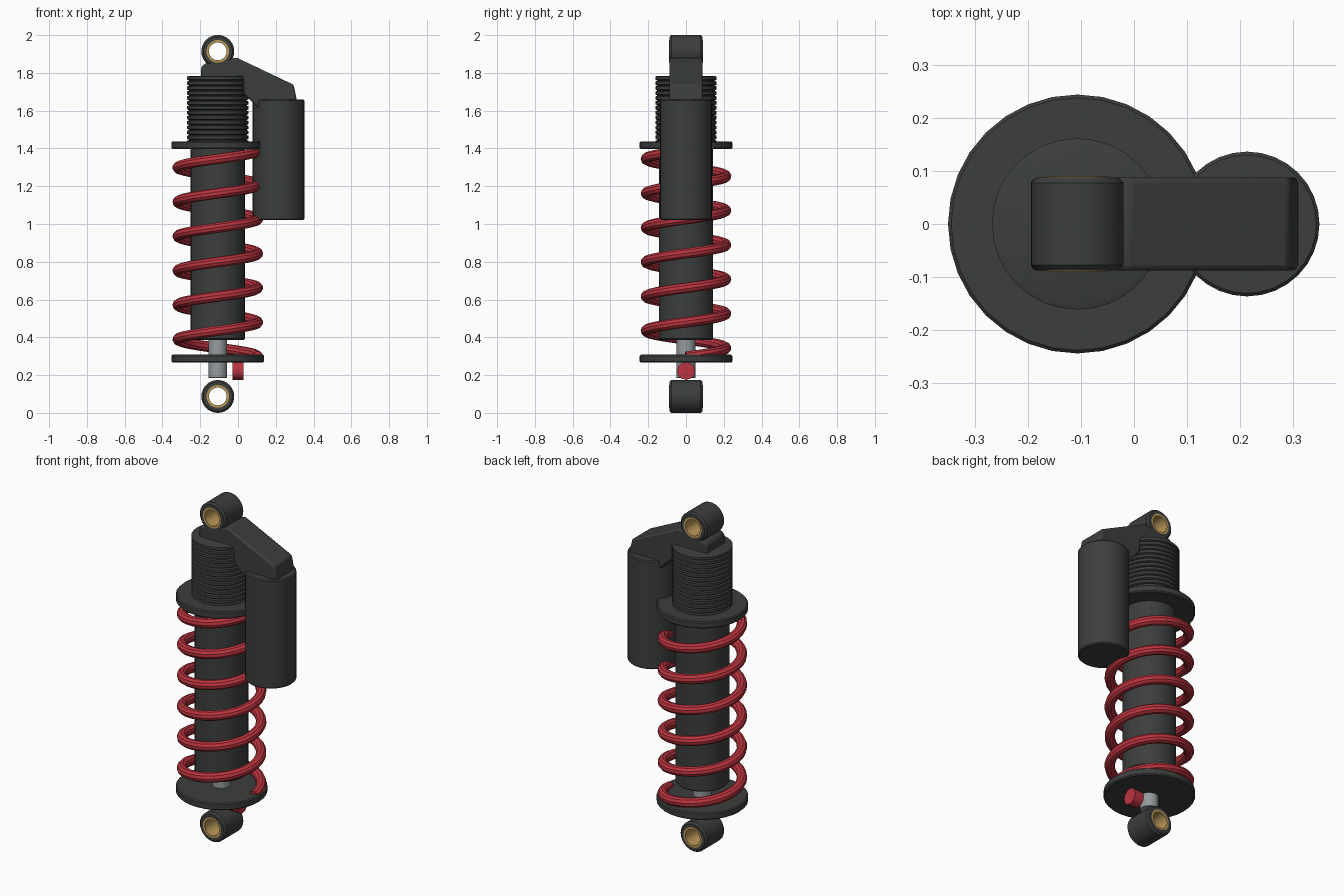
import bpy, bmesh
from math import pi, sin, cos, radians

if "Cube" in bpy.data.objects:
    bpy.data.objects.remove(bpy.data.objects["Cube"])

AX = -0.107          # x of the damper axis
W = 0.088            # half width of eyelets and bridge


def mat(name, rgb):
    m = bpy.data.materials.new(name)
    m.diffuse_color = (*rgb, 1)
    m.use_nodes = True
    m.node_tree.nodes["Principled BSDF"].inputs["Base Color"].default_value = m.diffuse_color
    return m


DARK = mat("dark_metal", (0.045, 0.048, 0.048))
RED = mat("red_paint", (0.5, 0.035, 0.05))
BRASS = mat("brass", (0.5, 0.32, 0.1))
STEEL = mat("steel", (0.3, 0.33, 0.34))


def finish(name, bm, m, bevel=0.0):
    bmesh.ops.remove_doubles(bm, verts=bm.verts, dist=1e-5)
    bmesh.ops.recalc_face_normals(bm, faces=bm.faces)
    me = bpy.data.meshes.new(name)
    bm.to_mesh(me)
    bm.free()
    me.materials.append(m)
    ob = bpy.data.objects.new(name, me)
    bpy.context.collection.objects.link(ob)
    if bevel:
        b = ob.modifiers.new("bevel", 'BEVEL')
        b.width, b.segments, b.limit_method = bevel, 2, 'ANGLE'
    smooth(ob)
    return ob


def smooth(ob):
    bpy.ops.object.select_all(action='DESELECT')
    ob.select_set(True)
    bpy.context.view_layer.objects.active = ob
    bpy.ops.object.shade_smooth_by_angle(angle=radians(35))


def lathe(name, profile, loc, m, axis='Z', n=32, closed=False):
    """Spin (radius, height) points round an axis through loc."""
    bm = bmesh.new()
    rings = []
    for i in range(n):
        a = 2 * pi * i / n
        ring = []
        for r, h in profile:
            u, v = r * cos(a), r * sin(a)
            p = {'Z': (u, v, h), 'Y': (u, h, v), 'X': (h, u, v)}[axis]
            ring.append(bm.verts.new([p[k] + loc[k] for k in range(3)]))
        rings.append(ring)
    k = len(profile)
    for i in range(n):
        a, b = rings[i], rings[(i + 1) % n]
        for j in range(k if closed else k - 1):
            q = (j + 1) % k
            bm.faces.new((a[j], a[q], b[q], b[j]))
    if not closed:
        bm.faces.new([r[0] for r in rings])
        bm.faces.new([r[-1] for r in rings])
    return finish(name, bm, m)


def disc(name, r, z0, z1, x, m, c=0.006, n=32):
    prof = [(r - c, z0), (r, z0 + c), (r, z1 - c), (r - c, z1)]
    return lathe(name, prof, (x, 0, 0), m, n=n)


# Damper body, shaft and reservoir
disc("damper_body", 0.144, 0.387, 1.5, AX, DARK)
disc("damper_shaft", 0.05, 0.185, 0.45, AX, STEEL, 0.002, 24)
disc("reservoir", 0.137, 1.02, 1.66, 0.214, DARK)

# Threaded collar with evenly spaced grooves
thread, z0, z1, count = [], 1.42, 1.785, 14
step = (z1 - z0) / count
for i in range(count):
    z = z0 + i * step
    thread += [(0.152, z), (0.162, z + 0.2 * step),
               (0.162, z + 0.8 * step), (0.152, z + step - 0.001)]
lathe("threaded_collar", thread, (AX, 0, 0), DARK)

# Spring perches
disc("upper_perch", 0.245, 1.397, 1.438, AX, DARK)
disc("lower_perch", 0.245, 0.267, 0.308, AX, DARK)

# Rebound adjuster knob
lathe("adjuster_knob", [(0.047, -0.03), (0.047, 0.03)], (0, 0, 0.222), RED, 'X', 12)

# Eyelets with brass bushings
for name, z in (("upper", 1.914), ("lower", 0.087)):
    c = 0.01
    lathe(name + "_eyelet",
          [(0.059, -W), (0.087 - c, -W), (0.087, -W + c), (0.087, W - c),
           (0.087 - c, W), (0.059, W)], (AX, 0, z), DARK, 'Y', 32, True)
    lathe(name + "_bushing",
          [(0.047, -W - .002), (0.06, -W - .002), (0.06, W + .002), (0.047, W + .002)],
          (AX, 0, z), BRASS, 'Y', 32, True)

# Bridge joining the damper head to the reservoir
side = [(-0.195, 1.76), (-0.195, 1.832), (-0.175, 1.85), (-0.13, 1.855), (-0.06, 1.868),
        (-0.01, 1.882), (0.295, 1.737), (0.312, 1.65), (0.15, 1.64),
        (0.11, 1.61), (0.03, 1.69), (0.03, 1.76)]
bm = bmesh.new()
face = bm.faces.new([bm.verts.new((x, -W, z)) for x, z in side])
ext = bmesh.ops.extrude_face_region(bm, geom=[face])
for v in ext["geom"]:
    if isinstance(v, bmesh.types.BMVert):
        v.co.y = W
finish("reservoir_bridge", bm, DARK, 0.01)

# Coil spring: six turns of round wire
turns, per, coil_r = 6, 32, 0.212
cu = bpy.data.curves.new("coil_spring", 'CURVE')
cu.dimensions = '3D'
cu.bevel_depth, cu.bevel_resolution, cu.use_fill_caps = 0.028, 3, True
sp = cu.splines.new('POLY')
sp.points.add(turns * per)
for i, p in enumerate(sp.points):
    t = i / per
    p.co = (AX + coil_r * cos(2 * pi * t), coil_r * sin(2 * pi * t), 0.298 + 0.182 * t, 1)
cu.materials.append(RED)
spring = bpy.data.objects.new("coil_spring", cu)
bpy.context.collection.objects.link(spring)
bpy.ops.object.select_all(action='DESELECT')
spring.select_set(True)
bpy.context.view_layer.objects.active = spring
bpy.ops.object.convert(target='MESH')
smooth(bpy.context.view_layer.objects.active)
